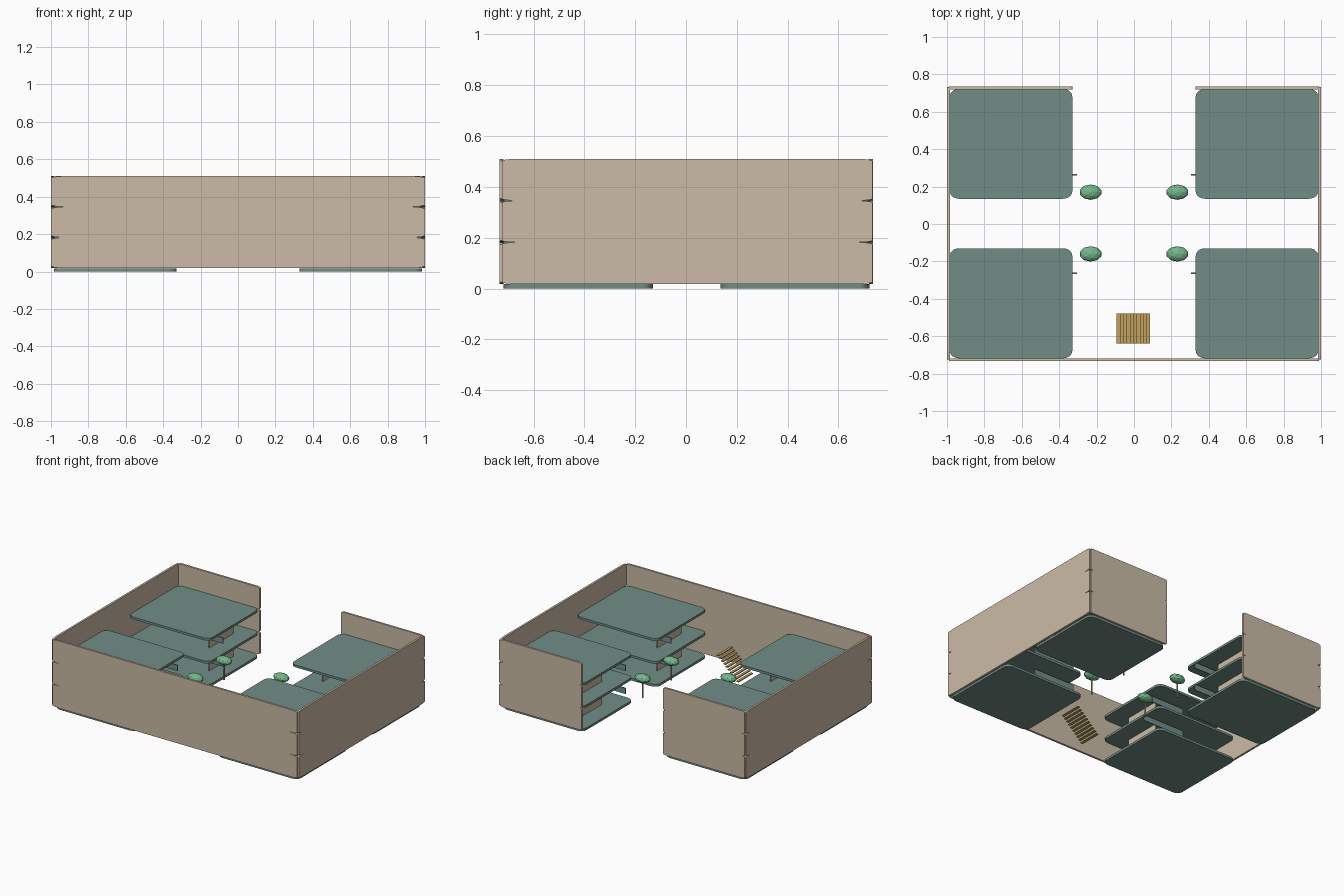
import bpy, bmesh, math
from mathutils import Vector

if "Cube" in bpy.data.objects:
    bpy.data.objects.remove(bpy.data.objects["Cube"])


def material(name, rgb):
    m = bpy.data.materials.new(name)
    m.diffuse_color = (*rgb, 1)
    m.use_nodes = True
    m.node_tree.nodes["Principled BSDF"].inputs["Base Color"].default_value = m.diffuse_color
    return m


TAN = material("tan wall", (0.60, 0.50, 0.38))
TEAL = material("grey teal floor", (0.165, 0.27, 0.24))
GREEN = material("leaf green", (0.17, 0.47, 0.25))
GOLD = material("golden wood", (0.55, 0.37, 0.11))
BARK = material("pale bark", (0.50, 0.38, 0.28))


def finish(bm, name, mat):
    bmesh.ops.recalc_face_normals(bm, faces=bm.faces[:])
    me = bpy.data.meshes.new(name)
    bm.to_mesh(me)
    bm.free()
    me.materials.append(mat)
    ob = bpy.data.objects.new(name, me)
    bpy.context.collection.objects.link(ob)
    return ob


def box(name, lo, hi, mat):
    bm = bmesh.new()
    bmesh.ops.create_cube(bm, size=1)
    lo, hi = Vector(lo), Vector(hi)
    for v in bm.verts:
        v.co = (lo + hi) / 2 + v.co * (hi - lo)
    return finish(bm, name, mat)


def rounded_panel(name, u, v, w, ru, rv, axes, mat, seg=6):
    """Plate with elliptical corners in the (u, v) plane, extruded along w."""
    outline = []
    for cx, cy, start in ((u[1] - ru, v[1] - rv, 0), (u[0] + ru, v[1] - rv, 90),
                          (u[0] + ru, v[0] + rv, 180), (u[1] - ru, v[0] + rv, 270)):
        for i in range(seg + 1):
            a = math.radians(start + 90 * i / seg)
            outline.append((cx + ru * math.cos(a), cy + rv * math.sin(a)))
    bm = bmesh.new()
    rings = []
    for depth in w:
        ring = []
        for p in outline:
            co = [0, 0, 0]
            co[axes[0]], co[axes[1]], co[axes[2]] = p[0], p[1], depth
            ring.append(bm.verts.new(co))
        rings.append(ring)
        bm.faces.new(ring)
    n = len(outline)
    for i in range(n):
        j = (i + 1) % n
        bm.faces.new((rings[0][i], rings[0][j], rings[1][j], rings[1][i]))
    return finish(bm, name, mat)


# Outer walls: three stacked tiers, open in the middle of the back
TIER = 0.164
for t in range(3):
    z = (0.018 + t * TIER, 0.018 + (t + 1) * TIER)
    rounded_panel("front_wall", (-0.99, 0.99), z, (-0.733, -0.718), 0.07, 0.008, (0, 2, 1), TAN)
    for s in (-1, 1):
        rounded_panel("side_wall", (-0.725, 0.733), z, (s * 0.985, s * 1.0),
                      0.06, 0.008, (1, 2, 0), TAN)
        rounded_panel("back_wall", sorted((s * 0.33, s * 0.99)), z, (0.72, 0.735),
                      0.025, 0.008, (0, 2, 1), TAN)

# Floor slabs: four corner rooms on three levels
for level in range(3):
    z0 = level * 0.168
    for sx in (-1, 1):
        for y in ((-0.718, -0.13), (0.135, 0.722)):
            rounded_panel("floor_slab", sorted((sx * 0.33, sx * 0.985)), y,
                          (z0, z0 + 0.017), 0.05, 0.04, (0, 1, 2), TEAL)

# Beams and inner partitions hanging below the upper slabs
for level in (1, 2):
    z0 = level * 0.168
    for sx in (-1, 1):
        for sy in (-1, 1):
            yb = sy * 0.263
            box("beam", (min(sx * 0.305, sx * 0.64), yb - 0.003, z0 - 0.055),
                (max(sx * 0.305, sx * 0.64), yb + 0.003, z0 - 0.012), TEAL)
            ya, yc = sorted((sy * 0.32, sy * 0.60))
            box("partition", (sx * 0.46 - 0.004, ya, z0 - 0.15),
                (sx * 0.46 + 0.004, yc, z0 + 0.002), TAN)

# Courtyard trees
for sx in (-1, 1):
    for y in (-0.16, 0.17):
        x = sx * 0.232
        bm = bmesh.new()
        bmesh.ops.create_cone(bm, cap_ends=True, segments=8, radius1=0.006,
                              radius2=0.005, depth=0.13)
        bmesh.ops.translate(bm, vec=(x, y, 0.135), verts=bm.verts[:])
        finish(bm, "tree_trunk", BARK)
        bm = bmesh.new()
        bmesh.ops.create_icosphere(bm, subdivisions=2, radius=1)
        for v in bm.verts:
            v.co = Vector((x + v.co.x * 0.06, y + v.co.y * 0.041, 0.212 + v.co.z * 0.03))
        finish(bm, "tree_crown", GREEN)

# Open stair climbing towards the right
STEPS = 10
for i in range(STEPS):
    x = -0.093 + i * 0.0178
    z = 0.02 + i * 0.0165
    box("stair_tread", (x, -0.64, z), (x + 0.0185, -0.478, z + 0.007), GOLD)
